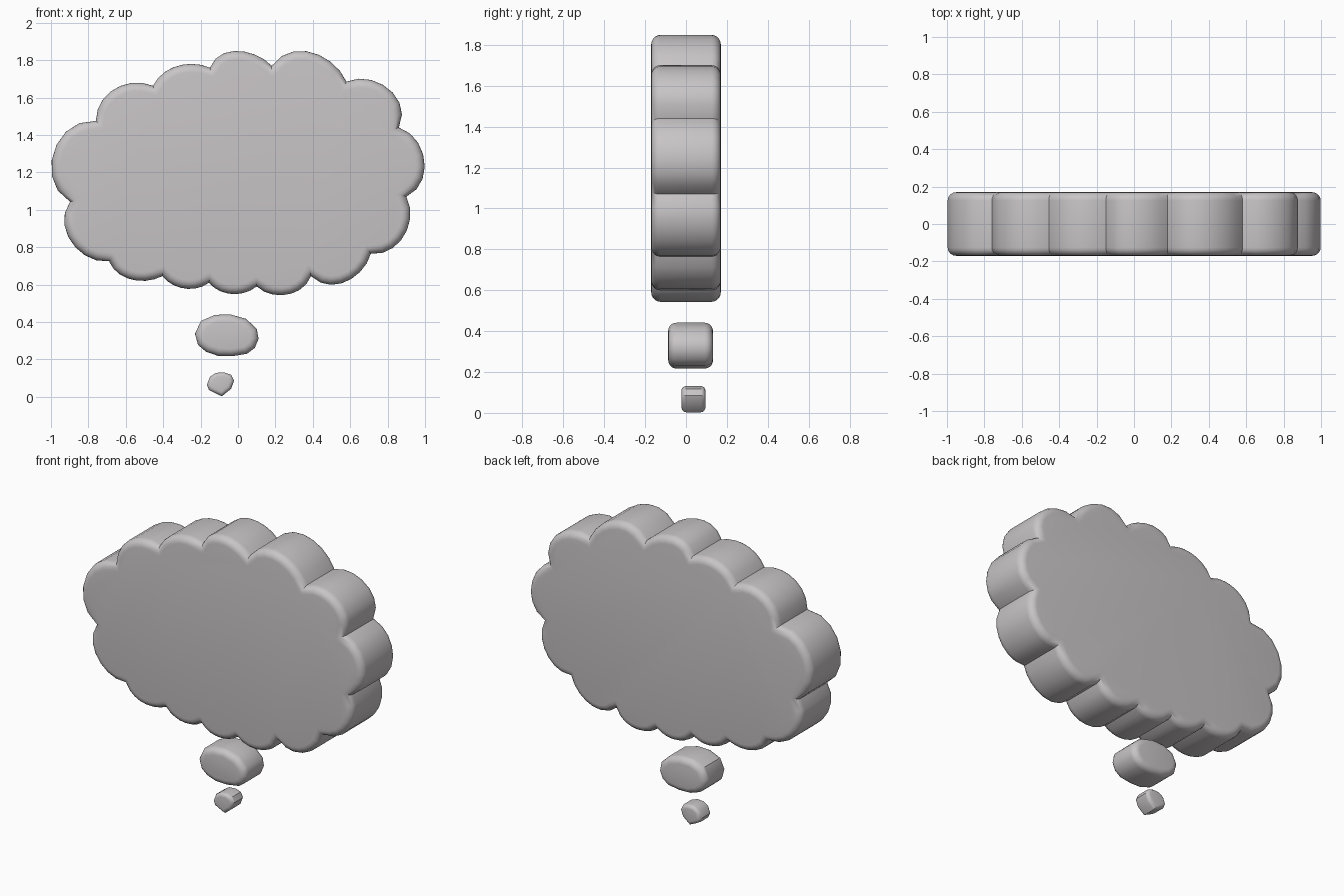
import bpy, bmesh, math
from mathutils import Vector

if "Cube" in bpy.data.objects:
    bpy.data.objects.remove(bpy.data.objects["Cube"])

mat = bpy.data.materials.new("light_grey")
mat.diffuse_color = (0.58, 0.555, 0.57, 1)
mat.use_nodes = True
mat.node_tree.nodes["Principled BSDF"].inputs["Base Color"].default_value = mat.diffuse_color

# Cloud lobes, clockwise from the left: starting cusp and two points on the bulge
LOBES = [
    [(-.76, 1.475), (-.67, 1.64), (-.55, 1.68)],
    [(-.455, 1.663), (-.37, 1.75), (-.25, 1.78)],
    [(-.15, 1.76), (-.09, 1.83), (.09, 1.83)],
    [(.18, 1.77), (.33, 1.85), (.45, 1.82)],
    [(.58, 1.685), (.74, 1.685), (.86, 1.58)],
    [(.86, 1.44), (.98, 1.325), (.985, 1.16)],
    [(.90, 1.07), (.92, .95), (.84, .805)],
    [(.71, .765), (.645, .66), (.52, .60)],
    [(.39, .645), (.33, .572), (.20, .545)],
    [(.10, .59), (0, .55), (-.10, .567)],
    [(-.155, .61), (-.26, .577), (-.35, .60)],
    [(-.405, .645), (-.50, .62), (-.62, .647)],
    [(-.69, .725), (-.87, .80), (-.93, .94)],
    [(-.898, 1.043), (-.995, 1.18), (-.94, 1.395)],
]
BUBBLE = [(-.23, .337), (-.198, .406), (-.123, .438), (-.043, .441), (.043, .417),
          (.10, .364), (.11, .31), (.09, .262), (.048, .23), (-.032, .217),
          (-.107, .219), (-.171, .241), (-.214, .278)]
DROP = [(-.166, .064), (-.15, .107), (-.118, .128), (-.075, .131), (-.037, .118),
        (-.021, .086), (-.037, .043), (-.086, .003), (-.123, .02), (-.155, .037)]


def lobe_curve(p, steps=7):
    """Smooth cubic through four points, spaced by chord length."""
    p = [Vector(q) for q in p]
    t = [0]
    for a, b in zip(p, p[1:]):
        t.append(t[-1] + (b - a).length)
    out = []
    for s in range(steps):
        u = t[-1] * s / steps
        v = Vector((0, 0))
        for i in range(4):
            w = 1
            for j in range(4):
                if j != i:
                    w *= (u - t[j]) / (t[i] - t[j])
            v += p[i] * w
        out.append(v)
    return out


def inset(pts, d):
    """Mitred inward offset of a clockwise outline."""
    out = []
    for i, p in enumerate(pts):
        a = (p - pts[i - 1]).normalized()
        b = (pts[(i + 1) % len(pts)] - p).normalized()
        na, nb = Vector((a.y, -a.x)), Vector((b.y, -b.x))
        m = (na + nb).normalized()
        out.append(p + m * d / max(m.dot(na), .6))
    return out


def puffy_plate(name, pts, y0, y1, r, steps=5):
    """Outline extruded along y with rounded rims."""
    pts = [Vector(p) for p in pts]
    arc = [(r * (1 - math.cos(k * math.pi / 2 / steps)),
            r * (1 - math.sin(k * math.pi / 2 / steps))) for k in range(steps + 1)]
    layers = [(d, y0 + h) for d, h in reversed(arc)] + [(d, y1 - h) for d, h in arc]
    bm = bmesh.new()
    rings = [[bm.verts.new((q.x, y, q.y)) for q in inset(pts, d)] for d, y in layers]
    n = len(pts)
    for a, b in zip(rings, rings[1:]):
        for i in range(n):
            j = (i + 1) % n
            bm.faces.new((a[i], a[j], b[j], b[i]))
    bm.faces.new(rings[0])
    bm.faces.new(rings[-1])
    bmesh.ops.recalc_face_normals(bm, faces=bm.faces)
    me = bpy.data.meshes.new(name)
    bm.to_mesh(me)
    bm.free()
    me.materials.append(mat)
    ob = bpy.data.objects.new(name, me)
    bpy.context.collection.objects.link(ob)
    bpy.ops.object.select_all(action='DESELECT')
    ob.select_set(True)
    bpy.context.view_layer.objects.active = ob
    bpy.ops.object.shade_smooth_by_angle(angle=math.radians(40))


# Main thought cloud
outline = []
for k, lobe in enumerate(LOBES):
    outline += lobe_curve(lobe + [LOBES[(k + 1) % len(LOBES)][0]])
puffy_plate("thought_cloud", outline, -.17, .17, .045)

# Two trailing bubbles
puffy_plate("large_bubble", BUBBLE, -.087, .132, .04)
puffy_plate("small_bubble", DROP, -.022, .095, .022)
